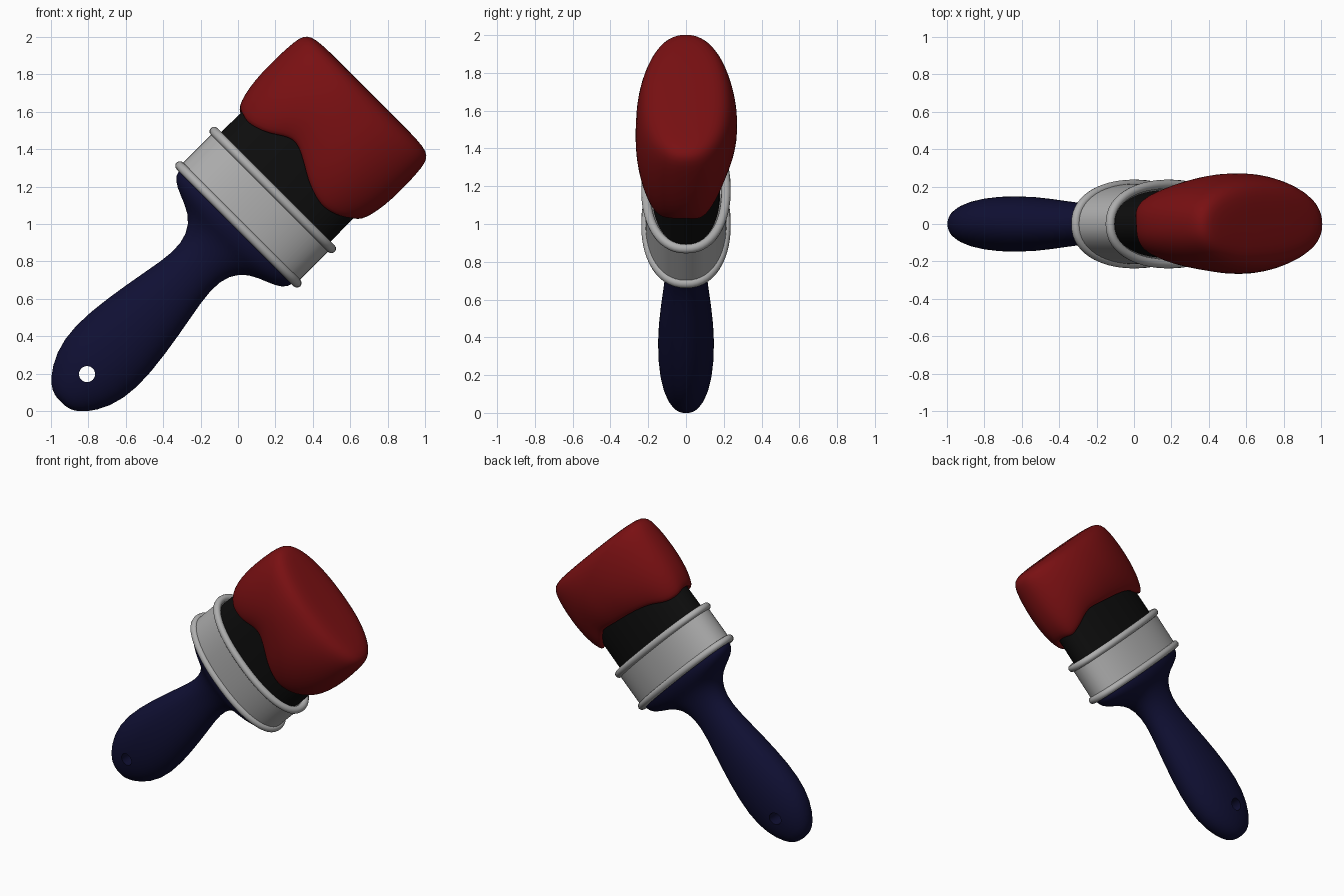
import bpy, bmesh, math
from mathutils import Matrix, Vector

if "Cube" in bpy.data.objects:
    bpy.data.objects.remove(bpy.data.objects["Cube"], do_unlink=True)

# The brush is modelled upright along z, then leaned 45 degrees
LEAN = Matrix.Translation((-0.498, 0, 0.498)) @ Matrix.Rotation(math.radians(45), 4, 'Y')
SEGMENTS = 54


def material(name, color):
    m = bpy.data.materials.new(name)
    m.use_nodes = True
    m.diffuse_color = (*color, 1)
    m.node_tree.nodes["Principled BSDF"].inputs["Base Color"].default_value = (*color, 1)
    return m


def oval(a, b, angle, power):
    """Point on a superellipse with half sizes a and b."""
    c, s = math.cos(angle), math.sin(angle)
    return (math.copysign(abs(c) ** (2 / power), c) * a,
            math.copysign(abs(s) ** (2 / power), s) * b)


def loft(name, rings, mat, power=2.2, closed=False, subsurf=0, shape=None):
    """Skin oval rings (height, half width, half depth); shape may bend each point."""
    bm = bmesh.new()
    rows = []
    for ring in rings:
        row = []
        for i in range(SEGMENTS):
            angle = math.tau * i / SEGMENTS
            h, a, b = shape(angle, *ring) if shape else ring
            row.append(bm.verts.new((*oval(a, b, angle, power), h)))
        rows.append(row)
    pairs = list(zip(rows, rows[1:])) + ([(rows[-1], rows[0])] if closed else [])
    for low, high in pairs:
        for i in range(SEGMENTS):
            j = (i + 1) % SEGMENTS
            bm.faces.new((low[i], low[j], high[j], high[i]))
    if not closed:
        for row in (rows[0], rows[-1]):
            centre = bm.verts.new(sum((v.co for v in row), Vector()) / SEGMENTS)
            for i in range(SEGMENTS):
                bm.faces.new((row[i], row[(i + 1) % SEGMENTS], centre))
    bmesh.ops.recalc_face_normals(bm, faces=bm.faces)
    mesh = bpy.data.meshes.new(name)
    bm.to_mesh(mesh)
    bm.free()
    ob = bpy.data.objects.new(name, mesh)
    bpy.context.collection.objects.link(ob)
    mesh.materials.append(mat)
    ob.matrix_world = LEAN
    if subsurf:
        ob.modifiers.new("smooth", 'SUBSURF').levels = subsurf
    return ob


def finish(ob):
    """Apply modifiers and shade smooth with sharp edges kept."""
    bpy.ops.object.select_all(action='DESELECT')
    ob.select_set(True)
    bpy.context.view_layer.objects.active = ob
    for mod in list(ob.modifiers):
        bpy.ops.object.modifier_apply(modifier=mod.name)
    bpy.ops.object.shade_smooth_by_angle(angle=math.radians(40))


blue = material("navy handle", (0.005, 0.005, 0.034))
metal = material("grey metal", (0.42, 0.42, 0.42))
black = material("black bristle", (0.004, 0.004, 0.004))
red = material("red paint", (0.19, 0.005, 0.006))

# Handle: rounded grip, narrow neck, flared shoulder
handle = loft("handle", [
    (-0.635, 0.03, 0.02), (-0.625, 0.075, 0.055), (-0.585, 0.13, 0.09),
    (-0.47, 0.205, 0.128), (-0.3, 0.24, 0.15), (-0.06, 0.215, 0.148),
    (0.18, 0.172, 0.122), (0.36, 0.138, 0.106), (0.48, 0.158, 0.115),
    (0.56, 0.225, 0.14), (0.60, 0.335, 0.17), (0.635, 0.408, 0.19),
    (0.68, 0.432, 0.203), (0.74, 0.425, 0.2)], blue, power=2.1, subsurf=1)

# Hanging hole through the grip
hole = loft("hole_cutter", [(-0.4, 0.043, 0.043), (0.4, 0.043, 0.043)], blue, power=2)
hole.matrix_world = LEAN @ Matrix.Translation((-0.006, 0, -0.431)) @ Matrix.Rotation(math.pi / 2, 4, 'X')
hole.hide_render = True
hole.display_type = 'WIRE'
cut = handle.modifiers.new("hole", 'BOOLEAN')
cut.operation, cut.object, cut.solver = 'DIFFERENCE', hole, 'EXACT'
finish(handle)
bpy.data.objects.remove(hole, do_unlink=True)

# Metal band with a rolled rim at each end
finish(loft("ferrule", [(0.70, 0.42, 0.195), (0.70, 0.443, 0.215),
                        (0.967, 0.443, 0.215), (0.967, 0.41, 0.18)], metal))
for label, height in (("lower", 0.707), ("upper", 0.967)):
    tube = []
    for k in range(12):
        turn = math.tau * k / 12
        out = 0.025 * math.cos(turn)
        tube.append((height + 0.025 * math.sin(turn), 0.443 + out, 0.212 + out))
    finish(loft(label + "_rim", tube, metal, closed=True))

# Bristles
finish(loft("bristles", [(0.9, 0.415, 0.182), (1.15, 0.412, 0.18), (1.45, 0.41, 0.18)], black))

# Paint: its wavy lower edge is a height for every 20 degrees around the brush
EDGE = [1.18, 1.165, 1.20, 1.25, 1.24, 1.22, 1.19, 1.14, 1.13,
        1.15, 1.14, 1.13, 1.165, 1.237, 1.14, 1.095, 1.115, 1.16]
TOP = 1.705


def edge_height(angle):
    pos = angle / math.tau * len(EDGE)
    i, f = int(pos), pos % 1
    p, q, r, s = (EDGE[(i + k) % len(EDGE)] for k in (-1, 0, 1, 2))
    return q + 0.5 * f * (r - p + f * (2 * p - 5 * q + 4 * r - s + f * (3 * (q - r) + s - p)))


def paint_shape(angle, f, a, b):
    start = edge_height(angle)
    body = math.sin(math.pi * min(max(f, 0), 1))
    for centre in (85, 290):        # thicker drips front and back
        b += 0.016 * body * math.exp(-((math.degrees(angle) - centre) / 28) ** 2)
    return start + f * (TOP - start), a, b


finish(loft("wet_paint", [
    (0.05, 0.40, 0.165), (0.0, 0.415, 0.185), (0.0, 0.435, 0.205), (0.06, 0.455, 0.222),
    (0.2, 0.476, 0.245), (0.4, 0.486, 0.258), (0.6, 0.486, 0.257),
    (0.77, 0.482, 0.246), (0.89, 0.474, 0.226), (0.955, 0.454, 0.198),
    (0.99, 0.41, 0.155), (1.0, 0.3, 0.08)], red, power=2.3, subsurf=1, shape=paint_shape))
